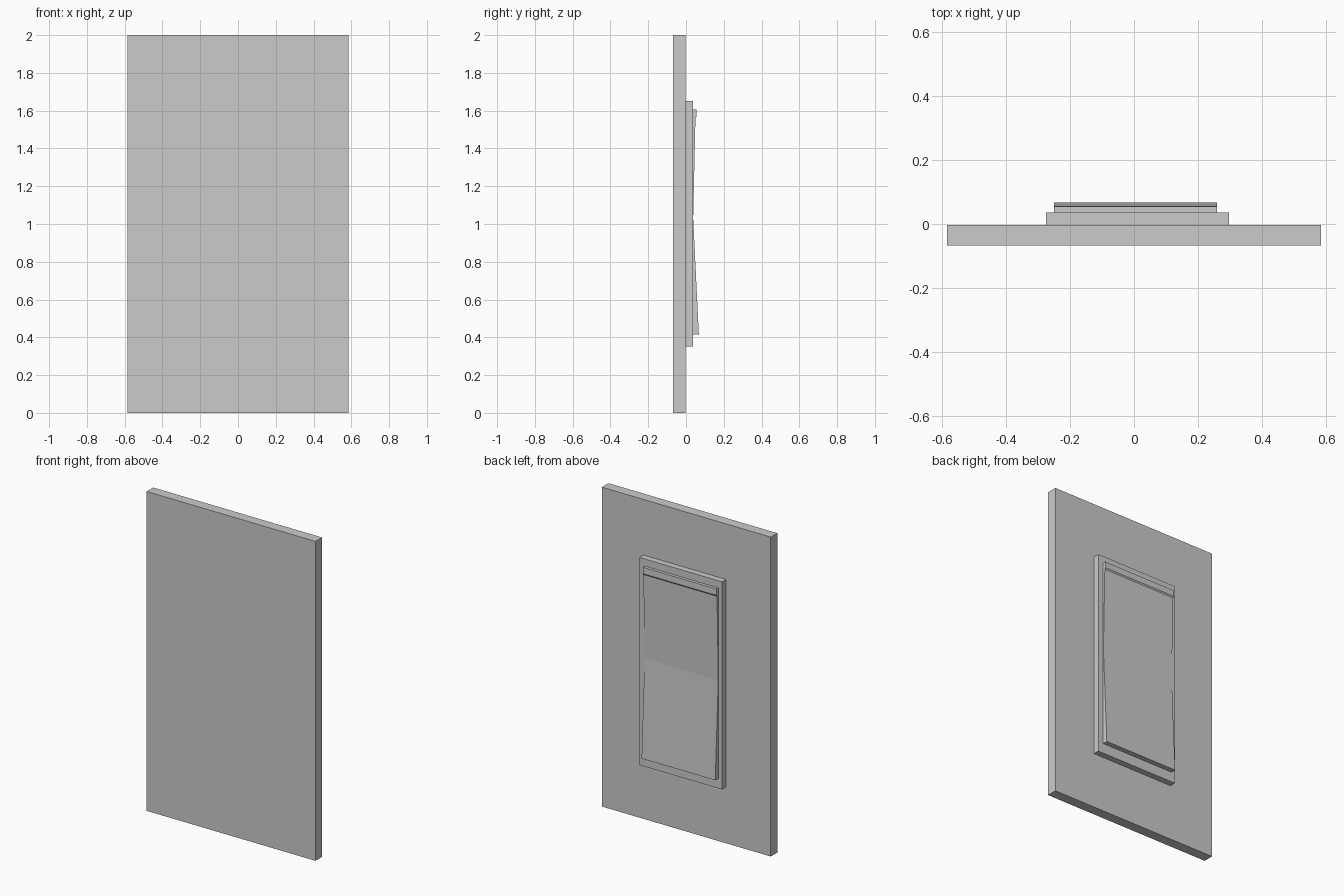
import bpy, bmesh

if "Cube" in bpy.data.objects:
    bpy.data.objects.remove(bpy.data.objects["Cube"])


def extrude_profile(name, profile, x0, x1):
    """Extrude a (y, z) side profile between two x positions."""
    bm = bmesh.new()
    face = bm.faces.new([bm.verts.new((x0, y, z)) for y, z in profile])
    geo = bmesh.ops.extrude_face_region(bm, geom=[face])["geom"]
    bmesh.ops.translate(bm, vec=(x1 - x0, 0, 0),
                        verts=[v for v in geo if isinstance(v, bmesh.types.BMVert)])
    bmesh.ops.recalc_face_normals(bm, faces=bm.faces)
    mesh = bpy.data.meshes.new(name)
    bm.to_mesh(mesh)
    bm.free()
    obj = bpy.data.objects.new(name, mesh)
    bpy.context.collection.objects.link(obj)
    return obj


def slab(name, x0, x1, y0, y1, z0, z1):
    return extrude_profile(name, [(y0, z0), (y1, z0), (y1, z1), (y0, z1)], x0, x1)


# Wall plate and the raised frame on its back side
slab("wall_plate", -0.585, 0.585, -0.068, -0.003, 0, 2)
slab("switch_frame", -0.275, 0.297, -0.003, 0.036, 0.352, 1.652)

# Rocker: shallow V profile, pressed in at the middle, with a small lip on top
rocker = [(0.034, 0.415), (0.068, 0.415), (0.038, 1.03), (0.050, 1.56),
          (0.056, 1.568), (0.055, 1.607), (0.034, 1.607)]
extrude_profile("rocker", rocker, -0.25, 0.26)
